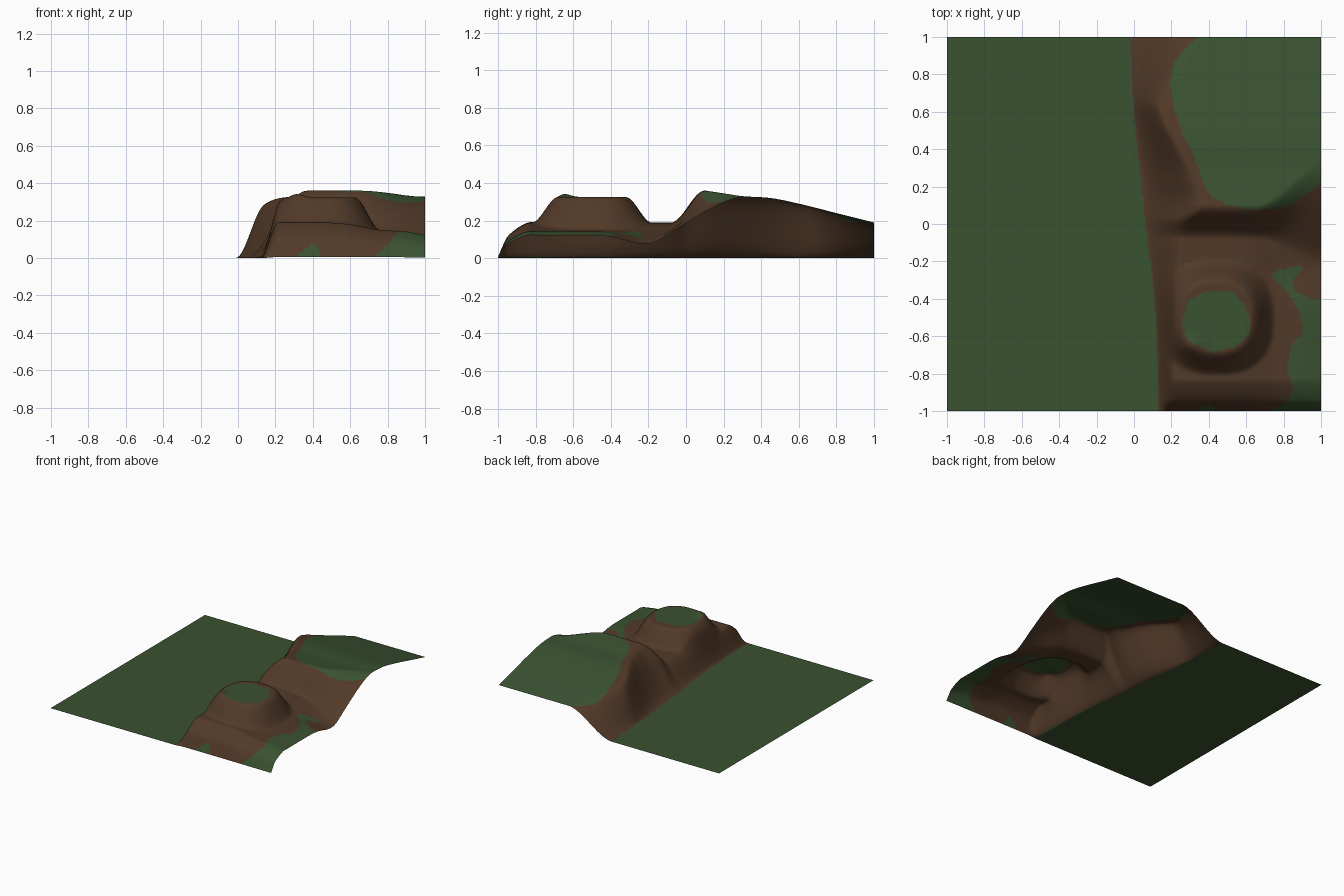
import bpy, bmesh, math

if "Cube" in bpy.data.objects:
    bpy.data.objects.remove(bpy.data.objects["Cube"])


def curve(t, pts):
    """Smooth curve through (t, value) points, clamped at both ends."""
    if t <= pts[0][0]:
        return pts[0][1]
    if t >= pts[-1][0]:
        return pts[-1][1]
    i = max(k for k in range(len(pts) - 1) if pts[k][0] <= t)

    def slope(k):
        a, b = pts[max(k - 1, 0)], pts[min(k + 1, len(pts) - 1)]
        return (b[1] - a[1]) / (b[0] - a[0])

    (t0, v0), (t1, v1) = pts[i], pts[i + 1]
    d = t1 - t0
    s = (t - t0) / d
    return ((2*s**3 - 3*s*s + 1) * v0 + (s**3 - 2*s*s + s) * d * slope(i)
            + (3*s*s - 2*s**3) * v1 + (s**3 - s*s) * d * slope(i + 1))


def step(a, b, t):
    t = min(max((t - a) / (b - a), 0), 1)
    return t * t * (3 - 2 * t)


def inside(x, y, poly):
    hit = False
    for (x0, y0), (x1, y1) in zip(poly, poly[1:] + poly[:1]):
        if (y0 > y) != (y1 > y) and x < x0 + (y - y0) * (x1 - x0) / (y1 - y0):
            hit = not hit
    return hit


# Lines seen from above: foot and crest of the west slope (y, x)
FOOT = [(-1, .13), (-.7, .125), (-.4, .11), (0, .06), (.2, .04), (.6, 0), (1, -.02)]
CREST = [(-1, .22), (-.5, .22), (-.2, .25), (0, .29), (.1, .37), (.25, .33),
         (.4, .25), (.55, .17), (.65, .15), (.8, .24), (1, .37)]
# Height profiles
TOP = [(.1, .36), (.2, .345), (.3, .33), (.45, .32), (.6, .29), (.8, .24), (1, .19)]
FLOOR = [(.25, .19), (.5, .187), (.62, .175), (.75, .15), (.9, .14), (1, .122)]
SKIRT = [(-1, .03), (-.97, .4), (-.95, .6), (-.9, .83), (-.84, 1), (-.8, 1)]


def height(x, y):
    foot = curve(y, FOOT)
    if x <= foot:
        return 0
    # low ground with a valley opening to the east
    z = curve(x, FLOOR) - .045 * step(.6, 1, x) * math.exp(-((y + .22) / .14) ** 2)
    # flat-topped hill with a small knob on its rim
    r = (abs(x - .44) ** 2.4 + abs(y + .5) ** 2.4) ** (1 / 2.4)
    z += (.325 - z) * (1 - step(.18, .32, r))
    z += .017 * math.exp(-((x - .31) ** 2 + (y + .65) ** 2) / .0025)
    # north plateau
    east = step(.65, 1.05, x)
    start, crest = -.08 - .13 * east, .1 + .24 * east
    z += (curve(max(y, crest), TOP) - z) * step(start, crest, y)
    # west slope and front edge
    return z * step(foot - .01, curve(y, CREST), x) * curve(y, SKIRT)


# Grass areas on the high ground
GRASS = [
    [(.36, 1.01), (.27, .94), (.21, .86), (.19, .76), (.21, .63), (.25, .5), (.32, .37),
     (.37, .22), (.4, .16), (.5, .1), (.6, .08), (.76, .08), (.87, .12), (.95, .18),
     (1.01, .23), (1.01, 1.01)],
    [(.26, -.52), (.29, -.41), (.38, -.36), (.53, -.36), (.59, -.44), (.625, -.5),
     (.62, -.58), (.55, -.65), (.43, -.69), (.32, -.64), (.27, -.6)],
    [(.71, -1.01), (.81, -.96), (.85, -.88), (.82, -.77), (.84, -.65), (.9, -.59),
     (.89, -.48), (.82, -.36), (.73, -.28), (.75, -.25), (.88, -.22), (.91, -.24),
     (.84, -.3), (.86, -.36), (.95, -.4), (1.01, -.4), (1.01, -1.01)],
    [(.28, -1.01), (.41, -.965), (.46, -1.01)],
]


def material(name, rgb):
    m = bpy.data.materials.new(name)
    m.diffuse_color = (*rgb, 1)
    m.use_nodes = True
    m.node_tree.nodes["Principled BSDF"].inputs["Base Color"].default_value = m.diffuse_color
    return m


# Terrain sheet: wide flat strip to the west, fine grid over the hills
xs = [-1, -.52] + [-.04 + 1.04 * i / 104 for i in range(105)]
ys = [-1 + 2 * j / 200 for j in range(201)]
bm = bmesh.new()
grid = [[bm.verts.new((x, y, height(x, y))) for x in xs] for y in ys]
for j in range(len(ys) - 1):
    for i in range(len(xs) - 1):
        f = bm.faces.new((grid[j][i], grid[j][i + 1], grid[j + 1][i + 1], grid[j + 1][i]))
        f.smooth = True
        c = f.calc_center_median()
        grass = c.x < curve(c.y, FOOT) or any(inside(c.x, c.y, p) for p in GRASS)
        f.material_index = 0 if grass else 1
mesh = bpy.data.meshes.new("terrain")
bm.to_mesh(mesh)
bm.free()
mesh.materials.append(material("grass green", (.042, .084, .030)))
mesh.materials.append(material("earth brown", (.084, .042, .021)))
terrain = bpy.data.objects.new("terrain", mesh)
bpy.context.collection.objects.link(terrain)
